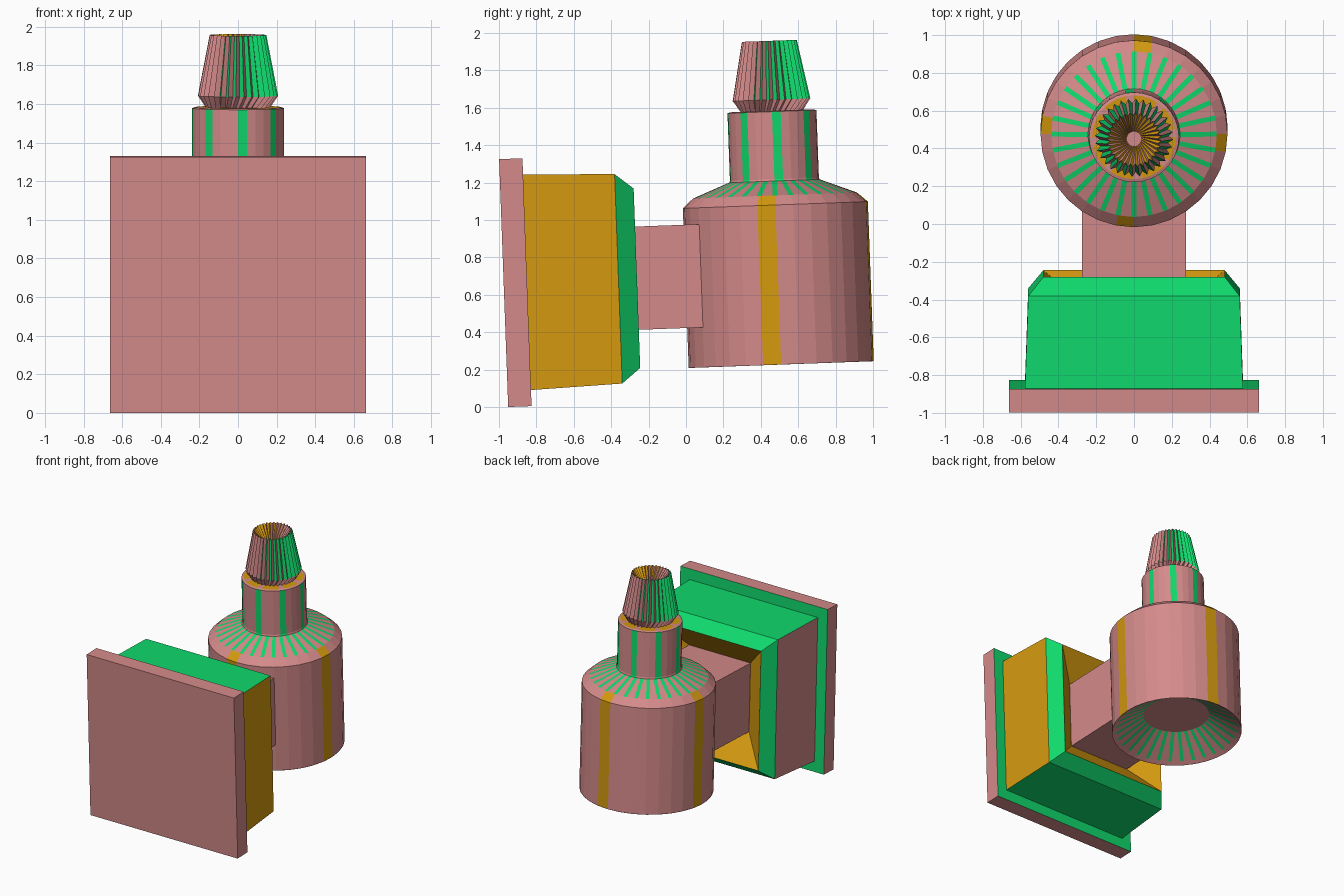
import bpy, bmesh, math
from mathutils import Matrix, Vector

if "Cube" in bpy.data.objects:
    bpy.data.objects.remove(bpy.data.objects["Cube"])

TILT = Matrix.Rotation(math.radians(2.1), 3, 'X')   # whole model leans slightly
CY, CZ = 0.517, 0.698      # axis of the round body, centre height of the wall box
N = 32                     # sides of the round parts
PINK, GREEN, ORANGE = 0, 1, 2

mats = []
for name, col in (("dusty_pink", (0.66, 0.255, 0.255)),
                  ("bright_green", (0.005, 0.69, 0.15)),
                  ("amber", (0.66, 0.32, 0.005))):
    m = bpy.data.materials.new(name)
    m.diffuse_color = (*col, 1)
    m.use_nodes = True
    m.node_tree.nodes["Principled BSDF"].inputs["Base Color"].default_value = m.diffuse_color
    mats.append(m)


def loft(name, rings, colour, start=None, end=None):
    """Skin a list of rings; colour(j, i) picks the material of each face."""
    bm = bmesh.new()
    vs = [[bm.verts.new(TILT @ Vector(p)) for p in r] for r in rings]
    n = len(rings[0])
    for j in range(len(vs) - 1):
        for i in range(n):
            k = (i + 1) % n
            f = bm.faces.new((vs[j][i], vs[j][k], vs[j + 1][k], vs[j + 1][i]))
            f.material_index = colour(j, i)
    if start is not None:
        bm.faces.new(vs[0][::-1]).material_index = start
    if end is not None:
        bm.faces.new(vs[-1]).material_index = end
    me = bpy.data.meshes.new(name)
    bm.to_mesh(me)
    bm.free()
    for m in mats:
        me.materials.append(m)
    ob = bpy.data.objects.new(name, me)
    bpy.context.collection.objects.link(ob)
    return ob


def square(y, h):
    return [(sx * h, y, CZ + sz * h) for sx, sz in ((1, 1), (1, -1), (-1, -1), (-1, 1))]


def polar(r, a, z):
    return (r * math.cos(a), CY + r * math.sin(a), z)


def circle(r, z):
    return [polar(r, math.tau * i / N, z) for i in range(N)]


def slotted(r, z, w=0.013):
    """Circle with a constant-width slot centred on every corner."""
    d = math.asin(w / r)
    return [polar(r, math.tau * i / N + s * d, z) for i in range(N) for s in (-1, 1)]


def pleated(r, z, depth, twist=0.0):
    """Zigzag circle, ridges and grooves alternating."""
    return [polar(r - depth * (i % 2), math.tau * (i + twist) / (2 * N), z)
            for i in range(2 * N)]


def pink(j, i):
    return PINK


def slots(j, i):
    return GREEN if i % 2 == 0 else PINK


# Square wall plate with green back
loft("wall_plate", [square(-0.95, 0.663), square(-0.825, 0.663)], pink, PINK, GREEN)

# Tapered mounting box: sides, chamfer, then amber funnel down to the arm
SIDES = (ORANGE, GREEN, PINK, GREEN)
loft("mounting_box",
     [square(-0.825, 0.577), square(-0.336, 0.56), square(-0.237, 0.48), square(-0.40, 0.277)],
     lambda j, i: (SIDES[i], GREEN, ORANGE)[j], GREEN, PINK)

# Square arm joining box and body
loft("arm", [square(-0.41, 0.276), square(0.14, 0.276)], pink, PINK, PINK)

# Round body wall and upper chamfer with four amber stripes
loft("body", [circle(0.495, 0.208), circle(0.495, 1.062), circle(0.438, 1.113)],
     lambda j, i: ORANGE if i % 8 == 7 else PINK)

# Slotted shoulder
loft("shoulder", [slotted(0.438, 1.113), slotted(0.243, 1.19)], slots)

# Hollow slotted underside with plain rim
loft("underside", [slotted(0.25, 0.36), slotted(0.465, 0.227), slotted(0.495, 0.208)],
     lambda j, i: slots(j, i) if j == 0 else PINK, start=PINK)

# Neck: green stripes on the wall, amber segments on the top ring
loft("neck", [circle(0.243, 1.185), circle(0.238, 1.20), circle(0.238, 1.561),
              circle(0.222, 1.566), circle(0.15, 1.566)],
     lambda j, i: ((GREEN if i % 4 == 0 else PINK) if j < 2 else
                   PINK if j == 2 else (PINK if i % 4 == 0 else ORANGE)),
     end=PINK)


# Pleated knob with funnel-shaped top
def knob_colour(j, i):
    if j == 0 or i % 2 == 0:
        return PINK
    return GREEN if j == 1 else ORANGE


loft("pleated_knob",
     [pleated(0.162, 1.556, 0.02), pleated(0.208, 1.625, 0.025, 1.5),
      pleated(0.147, 1.94, 0.02, 1.5), pleated(0.042, 1.80, 0.003, 4.0)],
     knob_colour, PINK, PINK)
